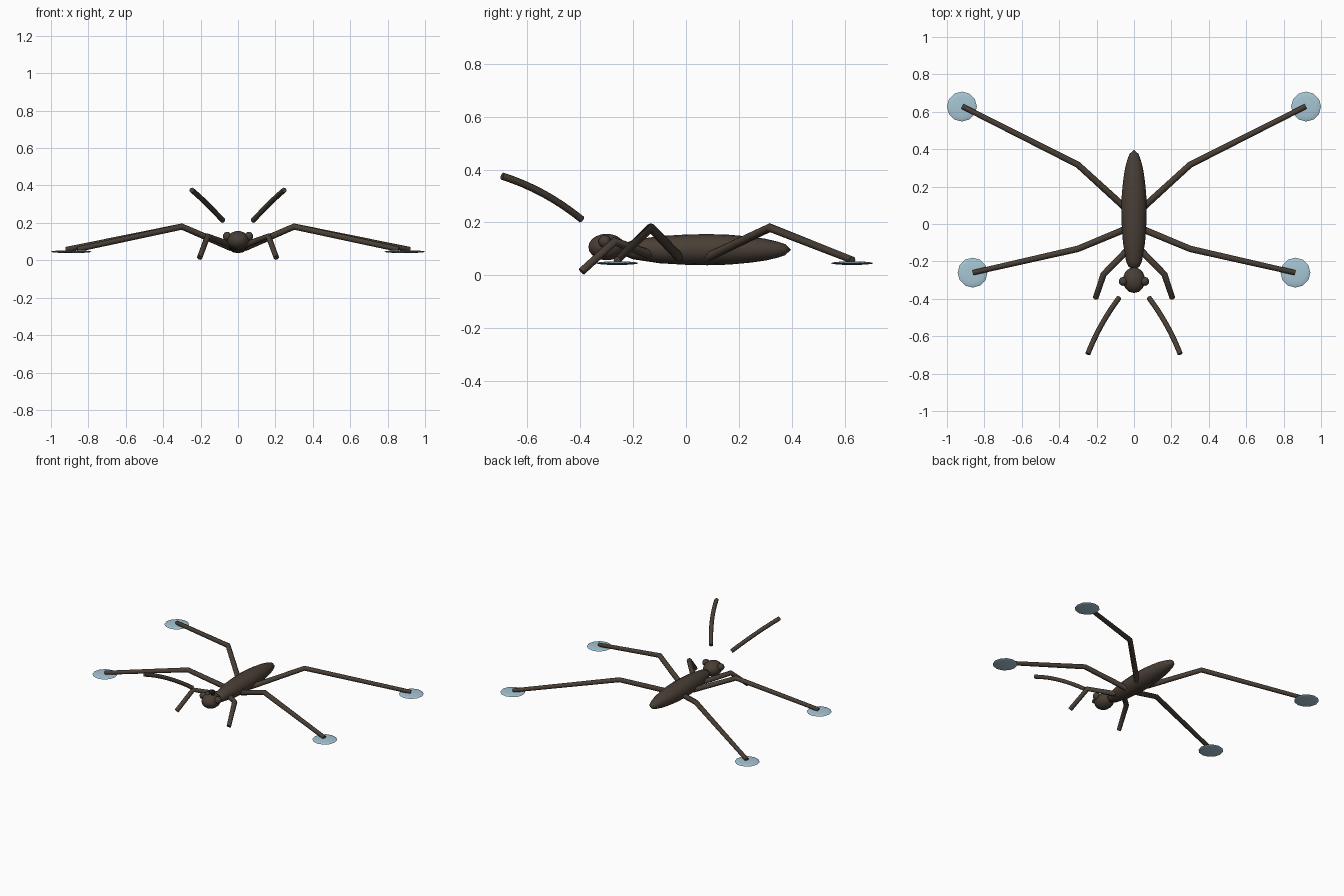
import bpy, bmesh, math
from mathutils import Vector, Matrix

if "Cube" in bpy.data.objects:
    bpy.data.objects.remove(bpy.data.objects["Cube"])


def material(name, rgb):
    m = bpy.data.materials.new(name)
    m.diffuse_color = (*rgb, 1)
    m.use_nodes = True
    m.node_tree.nodes["Principled BSDF"].inputs["Base Color"].default_value = m.diffuse_color
    return m


BROWN = material("dark brown", (0.066, 0.049, 0.036))
BLUE = material("pale blue", (0.38, 0.56, 0.66))


def finish(name, bm, mat, angle=50):
    bmesh.ops.recalc_face_normals(bm, faces=bm.faces)
    me = bpy.data.meshes.new(name)
    bm.to_mesh(me)
    bm.free()
    me.materials.append(mat)
    ob = bpy.data.objects.new(name, me)
    bpy.context.collection.objects.link(ob)
    bpy.ops.object.select_all(action='DESELECT')
    bpy.context.view_layer.objects.active = ob
    ob.select_set(True)
    bpy.ops.object.shade_smooth_by_angle(angle=math.radians(angle))
    return ob


def ellipsoid(name, centre, radii, mat, seg=14, rings=10):
    bm = bmesh.new()
    bmesh.ops.create_uvsphere(bm, u_segments=seg, v_segments=rings, radius=1,
                              matrix=Matrix.Translation(centre) @ Matrix.Diagonal((*radii, 1)))
    return finish(name, bm, mat)


def tube(name, pts, radii, mat, sides=8):
    """Mitred tube with flat ends along a path."""
    pts = [Vector(p) for p in pts]
    bm = bmesh.new()
    rings = []
    for i, p in enumerate(pts):
        a = (p - pts[i - 1]).normalized() if i else (pts[1] - p).normalized()
        b = (pts[i + 1] - p).normalized() if i < len(pts) - 1 else a
        t = (a + b).normalized()
        u = t.cross(Vector((0, 0, 1))).normalized()
        v = u.cross(t)
        rings.append([bm.verts.new(p + radii[i] * (u * math.cos(k * math.tau / sides)
                                                   + v * math.sin(k * math.tau / sides)))
                      for k in range(sides)])
    for r, s in zip(rings, rings[1:]):
        for k in range(sides):
            j = (k + 1) % sides
            bm.faces.new((r[k], r[j], s[j], s[k]))
    bm.faces.new(rings[0])
    bm.faces.new(rings[-1])
    return finish(name, bm, mat)


# Body: long spindle lofted along y
profile = [(-0.23, 0.42), (-0.2, 0.62), (-0.1, 0.87), (0, 0.97), (0.08, 1), (0.16, 0.96),
           (0.24, 0.84), (0.3, 0.7), (0.35, 0.5), (0.375, 0.35)]
bm = bmesh.new()
N = 16
rings = [[bm.verts.new((0.068 * s * math.cos(k * math.tau / N), y,
                        0.097 + 0.059 * s * math.sin(k * math.tau / N))) for k in range(N)]
         for y, s in profile]
for r, s in zip(rings, rings[1:]):
    for k in range(N):
        bm.faces.new((r[k], r[(k + 1) % N], s[(k + 1) % N], s[k]))
for ring, y in ((rings[0], -0.24), (rings[-1], 0.397)):
    tip = bm.verts.new((0, y, 0.097))
    for k in range(N):
        bm.faces.new((ring[k], ring[(k + 1) % N], tip))
finish("body", bm, BROWN)

# Head
ellipsoid("head", (0, -0.3, 0.107), (0.06, 0.069, 0.05), BROWN)

for side, sx in (("left", 1), ("right", -1)):
    def path(pts):
        return [(sx * x, y, z) for x, y, z in pts]

    # Eyes
    ellipsoid(side + "_eye", (sx * 0.058, -0.307, 0.128), (0.024,) * 3, BROWN, 10, 8)
    # Hind and middle legs with water pads
    for part, pts in (("hind", [(0.04, 0.08, 0.068), (0.3, 0.317, 0.18), (0.917, 0.628, 0.058)]),
                      ("middle", [(0.04, -0.025, 0.068), (0.3, -0.133, 0.18), (0.86, -0.26, 0.058)])):
        tube(f"{side}_{part}_leg", path(pts), (0.018, 0.017, 0.014), BROWN)
        x, y, z = pts[-1]
        ellipsoid(f"{side}_{part}_pad", (sx * (x + 0.003), y, 0.046), (0.08, 0.08, 0.007), BLUE, 12, 8)
    # Short front leg
    tube(side + "_front_leg", path([(0.035, -0.14, 0.08), (0.163, -0.27, 0.128), (0.205, -0.395, 0.014)]),
         (0.018, 0.017, 0.015), BROWN)
    # Antenna: raised curved feeler
    a, b, c = Vector((0.08, -0.395, 0.212)), Vector((0.185, -0.535, 0.325)), Vector((0.247, -0.695, 0.375))
    curve = [a * (1 - t) ** 2 + b * 2 * t * (1 - t) + c * t * t for t in (i / 8 for i in range(9))]
    tube(side + "_antenna", path(curve), [0.014] * 9, BROWN)
